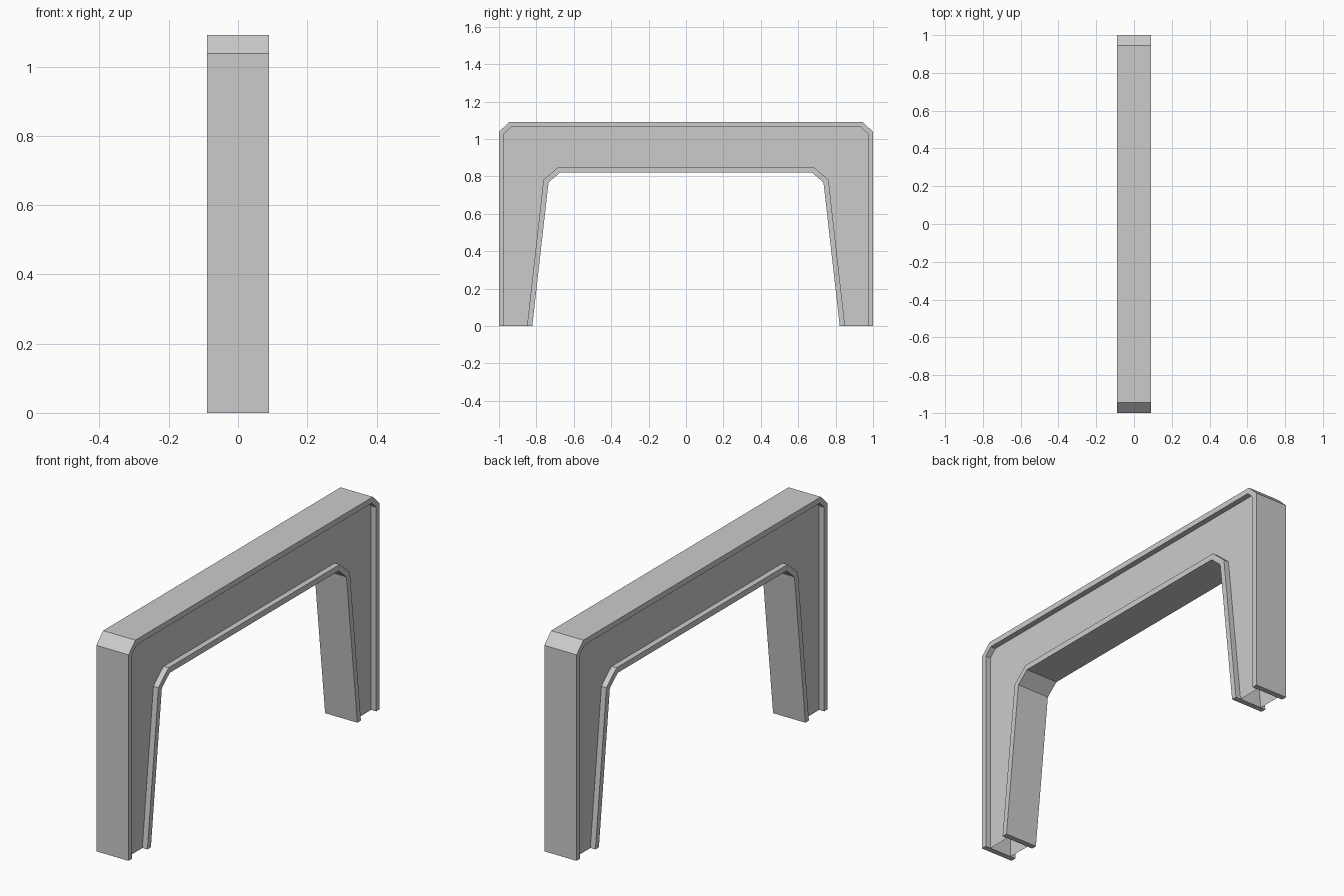
import bpy, bmesh

if "Cube" in bpy.data.objects:
    bpy.data.objects.remove(bpy.data.objects["Cube"])

HALF_WIDTH = 0.09    # half depth of the flanges along x
WEB = 0.062          # recessed web faces at +/- this x


def arch(half):
    """Mirror a half profile of (y, z) points into a full arch path."""
    return [(-y, z) for y, z in half] + [(y, z) for y, z in reversed(half)]


outer = arch([(1.0, 0), (1.0, 1.038), (0.945, 1.091)])
outer_in = arch([(0.972, 0), (0.972, 1.028), (0.936, 1.063)])
inner_in = arch([(0.85, 0), (0.762, 0.782), (0.682, 0.851)])
inner = arch([(0.822, 0), (0.735, 0.768), (0.672, 0.822)])


def band(name, a, b, half, closed):
    """Arch band between paths a and b; closed adds the edge and end faces."""
    bm = bmesh.new()
    rows = [[bm.verts.new((x, y, z)) for y, z in path]
            for x, path in ((-half, a), (half, a), (half, b), (-half, b))]
    strips = range(4) if closed else (1, 3)
    for s in strips:
        r, q = rows[s], rows[(s + 1) % 4]
        for i in range(len(a) - 1):
            bm.faces.new((r[i], r[i + 1], q[i + 1], q[i]))
    if closed:
        for i in (0, -1):
            bm.faces.new([r[i] for r in rows])
        bmesh.ops.recalc_face_normals(bm, faces=bm.faces)
    else:
        # each web sheet faces outwards
        bm.normal_update()
        for f in bm.faces:
            if f.normal.x * f.calc_center_median().x < 0:
                f.normal_flip()
    mesh = bpy.data.meshes.new(name)
    bm.to_mesh(mesh)
    bm.free()
    obj = bpy.data.objects.new(name, mesh)
    bpy.context.collection.objects.link(obj)
    return obj


# Raised rims along the outside and inside of the portal frame
band("outer_flange", outer, outer_in, HALF_WIDTH, True)
band("inner_flange", inner_in, inner, HALF_WIDTH, True)
# Recessed side sheets, left open under the feet
band("web_sheets", outer_in, inner_in, WEB, False)
